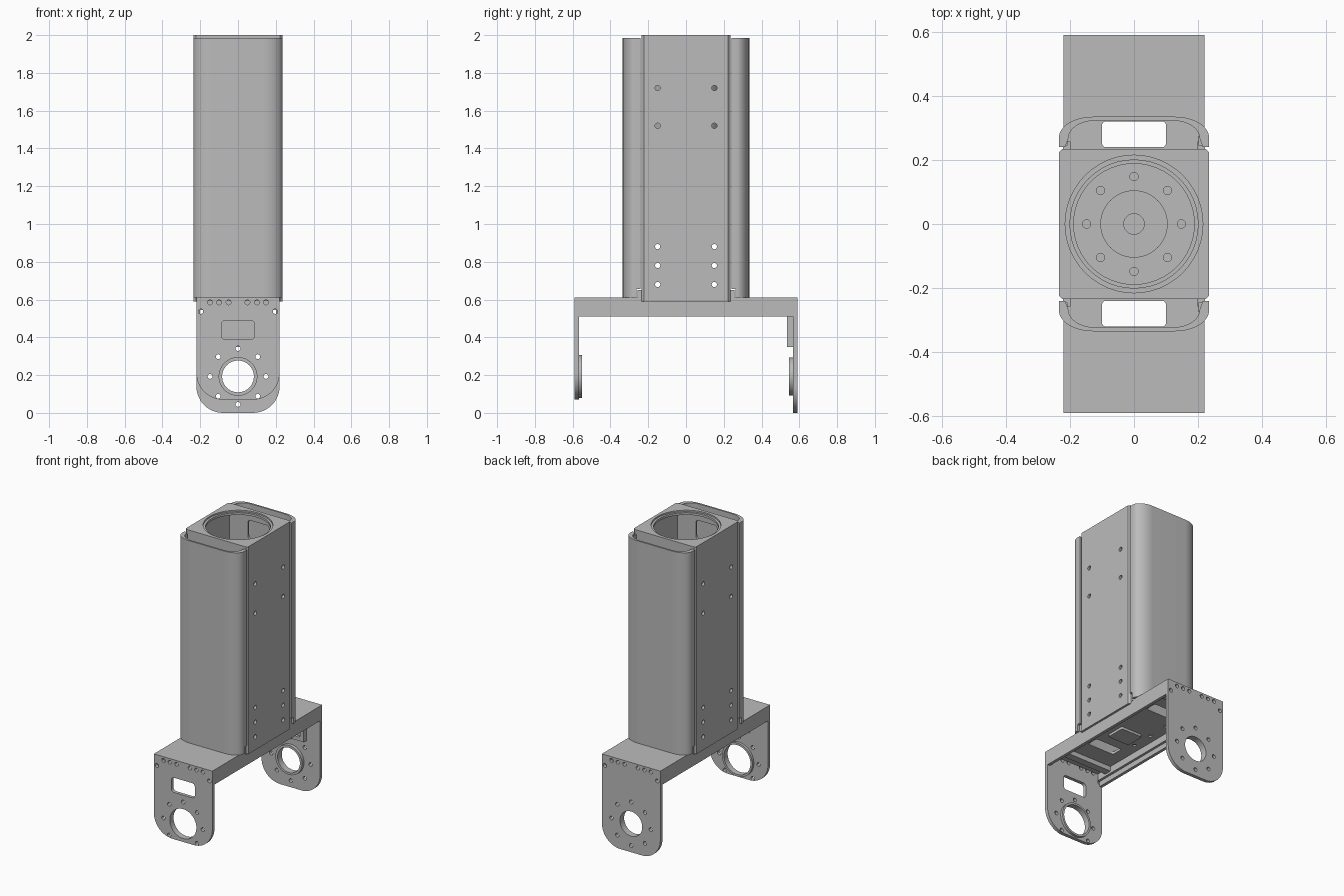
import bpy, bmesh, math
from math import cos, sin, pi

cube = bpy.data.objects.get("Cube")
if cube:
    bpy.data.objects.remove(cube, do_unlink=True)

grey = bpy.data.materials.new("plain_grey")
grey.use_nodes = True
colour = (0.5, 0.5, 0.5, 1)
grey.diffuse_color = colour
grey.node_tree.nodes["Principled BSDF"].inputs["Base Color"].default_value = colour


# ---- helpers: profiles ----
def arc(cx, cy, rx, ry, start, end, n=12):
    return [(cx + rx * cos(start + (end - start) * i / n),
             cy + ry * sin(start + (end - start) * i / n)) for i in range(n + 1)]


def circle(cx, cy, r, n=48):
    return arc(cx, cy, r, r, 0, 2 * pi, n)[:-1]


def rect(x0, x1, y0, y1):
    return [(x0, y0), (x1, y0), (x1, y1), (x0, y1)]


def rounded(x0, x1, y0, y1, r):
    return (arc(x0 + r, y0 + r, r, r, pi, 1.5 * pi, 6) + arc(x1 - r, y0 + r, r, r, 1.5 * pi, 2 * pi, 6)
            + arc(x1 - r, y1 - r, r, r, 0, pi / 2, 6) + arc(x0 + r, y1 - r, r, r, pi / 2, pi, 6))


def bolt_circle(cz, r):
    return [(r * cos(i * pi / 4), cz + r * sin(i * pi / 4)) for i in range(8)]


# ---- helpers: solids, each a (profile, axis, low, high) prism ----
def mesh_object(name, prisms):
    bm = bmesh.new()
    place = {"X": lambda a, b, t: (t, a, b), "Y": lambda a, b, t: (a, t, b), "Z": lambda a, b, t: (a, b, t)}
    for pts, axis, lo, hi in prisms:
        low = [bm.verts.new(place[axis](a, b, lo)) for a, b in pts]
        high = [bm.verts.new(place[axis](a, b, hi)) for a, b in pts]
        bm.faces.new(low)
        bm.faces.new(high)
        for i in range(len(pts)):
            j = (i + 1) % len(pts)
            bm.faces.new((low[i], low[j], high[j], high[i]))
    bmesh.ops.recalc_face_normals(bm, faces=bm.faces)
    me = bpy.data.meshes.new(name)
    bm.to_mesh(me)
    bm.free()
    me.materials.append(grey)
    ob = bpy.data.objects.new(name, me)
    bpy.context.collection.objects.link(ob)
    return ob


def part(name, solid, cuts=()):
    ob = mesh_object(name, [solid])
    bpy.ops.object.select_all(action="DESELECT")
    bpy.context.view_layer.objects.active = ob
    ob.select_set(True)
    for cut in cuts:
        cutter = mesh_object("cutter", [cut])
        cutter.hide_render = True
        mod = ob.modifiers.new("cut", "BOOLEAN")
        mod.operation, mod.solver, mod.object = "DIFFERENCE", "EXACT", cutter
        bpy.ops.object.modifier_apply(modifier=mod.name)
        bpy.data.objects.remove(cutter, do_unlink=True)
    bpy.ops.object.shade_smooth_by_angle(angle=math.radians(30))
    return ob


# ---- square column with round top opening ----
s, c = 0.235, 0.012
outline = [(s, c - s), (s, s - c), (s - c, s), (c - s, s), (-s, s - c), (-s, c - s), (c - s, -s), (s - c, -s)]
cuts = [(rect(-0.219, 0.219, -0.22, 0.22), "Z", 0.5, 1.975),
        (rect(-0.221, 0.221, -0.5, 0.5), "Z", 0.5, 0.61),
        (circle(0, 0, 0.2), "Z", 1.9, 2.1),
        (circle(0, 0, 0.215), "Z", 1.99, 2.1),
        (rounded(-0.08, 0.08, 1.8, 1.93, 0.02), "Y", -0.4, 0.4)]
for y in (-0.15, 0.15):
    for z in (0.68, 0.78, 0.88, 1.52, 1.72):
        cuts.append((circle(y, z, 0.014, 16), "X", -0.4, 0.4))
part("column", (outline, "Z", 0.59, 2.0), cuts)

# ---- drive unit inside the column ----
cuts = [(circle(x, y, 0.013, 16), "Z", 1.72, 1.8) for x, y in bolt_circle(0, 0.148)]
part("drive_body", (circle(0, 0, 0.19), "Z", 1.45, 1.75), cuts)
part("drive_hub", (circle(0, 0, 0.105), "Z", 1.74, 1.757), [(circle(0, 0, 0.032), "Z", 1.745, 1.8)])
part("drive_bracket", (rect(-0.22, 0.22, -0.22, 0.22), "Z", 1.6, 1.64))

# ---- curved covers on the front and back of the column ----
for side, label in ((-1, "front"), (1, "back")):
    profile = [(0.235, 0.24)] + arc(0.13, 0.268, 0.105, 0.067, 0, pi / 2)
    profile += arc(-0.13, 0.268, 0.105, 0.067, pi / 2, pi) + [(-0.235, 0.24), (-0.215, 0.24)]
    profile += arc(-0.12, 0.268, 0.085, 0.055, pi, pi / 2)
    profile += arc(0.12, 0.268, 0.085, 0.055, pi / 2, 0) + [(0.215, 0.24)]
    part(label + "_cover", ([(x, side * y) for x, y in profile], "Z", 0.61, 1.985),
         [(rect(*sorted((side * 0.2, side * 0.262)), 0.5, 0.655), "X", -0.4, 0.4)])
    for x in (-0.21, 0.21):
        clip = rect(x - 0.012, x + 0.012, *sorted((side * 0.23, side * 0.258)))
        part(label + "_cover_clip", (clip, "Z", 0.605, 0.65))
        hook = rect(x - 0.008, x + 0.002, *sorted((side * 0.245, side * 0.275)))
        part(label + "_cover_hook", (hook, "Z", 0.66, 1.975))

# ---- channel base, open below ----
cuts = [(rect(-0.2, 0.2, -0.7, 0.7), "Z", 0.4, 0.592)]
for y in (-0.28, 0.28):
    cuts.append((rounded(-0.1, 0.1, y - 0.04, y + 0.04, 0.012), "Z", 0.5, 0.7))
for x in (-0.13, 0.13):
    for y in (-0.15, 0, 0.15, 0.45):
        cuts.append((circle(x, y, 0.012, 16), "Z", 0.5, 0.602))
part("base_channel", (rect(-0.22, 0.22, -0.567, 0.567), "Z", 0.51, 0.61), cuts)
for x in (-0.193, 0.193):
    part("base_rail", (rect(x - 0.009, x + 0.009, -0.566, 0.566), "Z", 0.545, 0.595))
for y in (-0.47, 0.47):
    part("base_crossbar", (rect(-0.19, 0.19, y - 0.025, y + 0.025), "Z", 0.56, 0.595))
part("base_pad", (rounded(-0.08, 0.08, -0.15, -0.02, 0.01), "Z", 0.575, 0.595))


# ---- end plates with bearing holes ----
def end_plate(name, y0, y1, bottom, bore, extra=()):
    r = 0.14
    shape = arc(-0.22 + r, bottom + r, r, r, pi, 1.5 * pi) + arc(0.22 - r, bottom + r, r, r, 1.5 * pi, 2 * pi)
    shape += [(0.22, 0.61), (-0.22, 0.61)]
    holes = [(x, z) for x, z in bolt_circle(0.193, 0.148) if z > bottom + 0.015]
    holes += [(k * x, 0.585) for k in (-1, 1) for x in (0.05, 0.1, 0.148)]
    holes += [(-0.197, 0.537), (0.197, 0.537)]
    cuts = [(circle(x, z, 0.013, 16), "Y", y0 - 0.01, y1 + 0.01) for x, z in holes]
    cuts += [(circle(0, 0.193, bore), "Y", y0 - 0.1, y1 + 0.1)] + list(extra)
    part(name, (shape, "Y", y0, y1), cuts)


window = (rounded(-0.088, 0.088, 0.388, 0.488, 0.02), "Y", -0.7, -0.5)
end_plate("front_plate", -0.59, -0.567, 0.07, 0.1, [window])
end_plate("back_plate", 0.567, 0.59, 0.0, 0.084)

# ---- bearing collars on the inner faces ----
part("front_collar", (circle(0, 0.193, 0.114), "Y", -0.568, -0.55), [(circle(0, 0.193, 0.1), "Y", -0.7, -0.5)])
part("back_collar", (circle(0, 0.193, 0.1), "Y", 0.545, 0.568), [(circle(0, 0.193, 0.084), "Y", 0.5, 0.7)])

# ---- recessed block inside the back plate ----
part("back_block", (rect(-0.12, 0.12, 0.35, 0.515), "Y", 0.535, 0.568),
     [(rounded(-0.095, 0.095, 0.375, 0.495, 0.02), "Y", 0.5, 0.555)])
